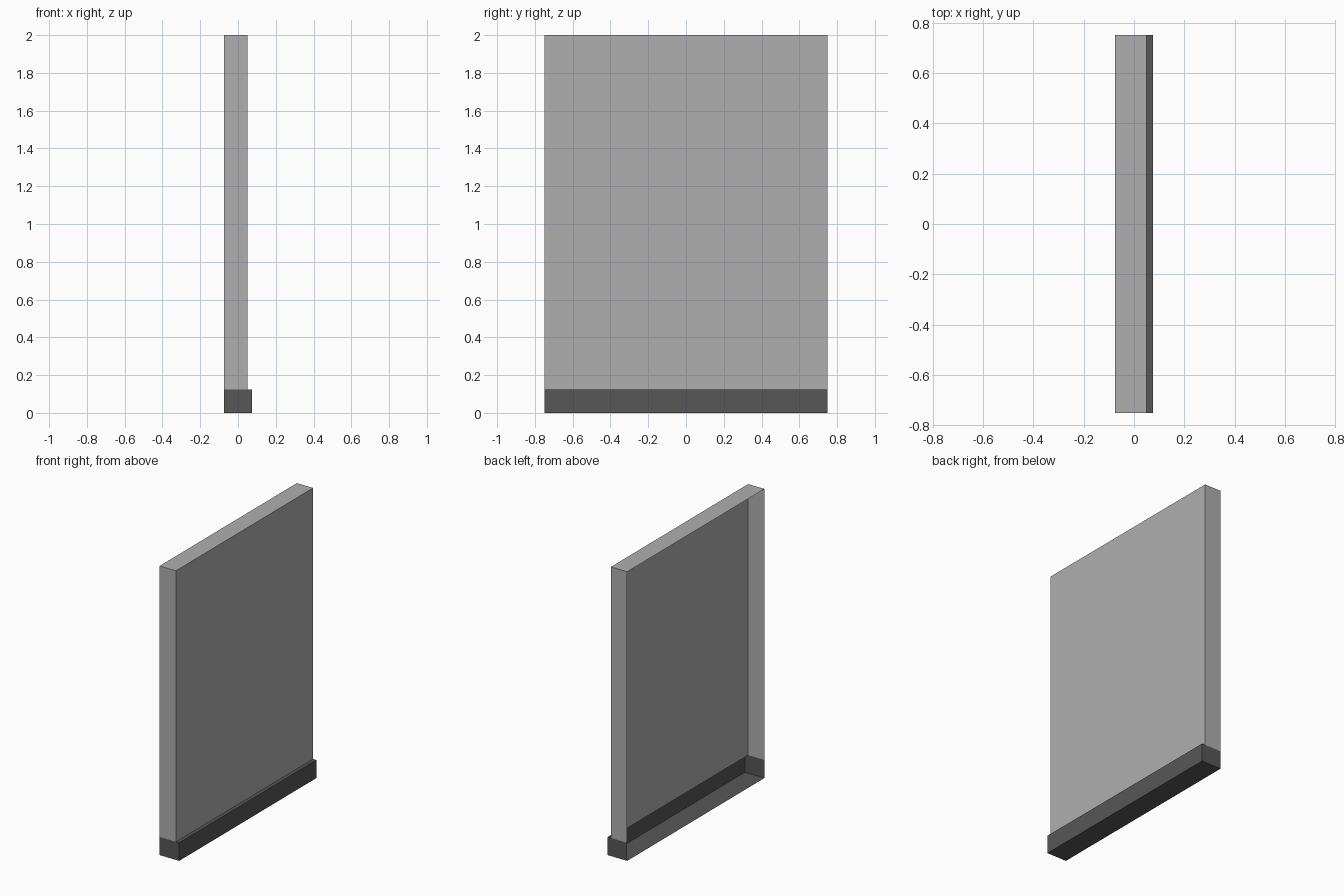
import bpy, bmesh
from mathutils import Vector

if "Cube" in bpy.data.objects:
    bpy.data.objects.remove(bpy.data.objects["Cube"])

BACK, FACE, LIP = -0.075, 0.05, 0.075   # x of open back, panel face, baseboard face
HALF_W, BASE_H, TOP = 0.75, 0.125, 2.0


def open_box(name, lo, hi, is_open, grey, cut_x=None):
    """Thin shell box; faces for which is_open(normal, centre) holds are left out."""
    lo, hi = Vector(lo), Vector(hi)
    bm = bmesh.new()
    bmesh.ops.create_cube(bm, size=1)
    for v in bm.verts:
        v.co = (lo + hi) / 2 + v.co * (hi - lo)
    if cut_x is not None:
        bmesh.ops.bisect_plane(bm, geom=bm.verts[:] + bm.edges[:] + bm.faces[:],
                               plane_co=(cut_x, 0, 0), plane_no=(1, 0, 0))
    bm.normal_update()
    gone = [f for f in bm.faces if is_open(f.normal, f.calc_center_median())]
    bmesh.ops.delete(bm, geom=gone, context='FACES')
    mesh = bpy.data.meshes.new(name)
    bm.to_mesh(mesh)
    bm.free()
    mat = bpy.data.materials.new(name + "_grey")
    mat.diffuse_color = (grey, grey, grey, 1)
    mat.use_nodes = True
    mat.node_tree.nodes["Principled BSDF"].inputs["Base Color"].default_value = mat.diffuse_color
    mesh.materials.append(mat)
    obj = bpy.data.objects.new(name, mesh)
    bpy.context.collection.objects.link(obj)
    return obj


# Wall panel: hollow, open at the back and where it meets the baseboard
open_box("wall_panel", (BACK, -HALF_W, BASE_H), (FACE, HALF_W, TOP),
         lambda n, c: n.x < -0.5 or n.z < -0.5, 0.43)

# Baseboard: hollow, open at the back; only the projecting ledge is closed on top
open_box("baseboard", (BACK, -HALF_W, 0), (LIP, HALF_W, BASE_H),
         lambda n, c: n.x < -0.5 or (n.z > 0.5 and c.x < FACE), 0.095, cut_x=FACE)
